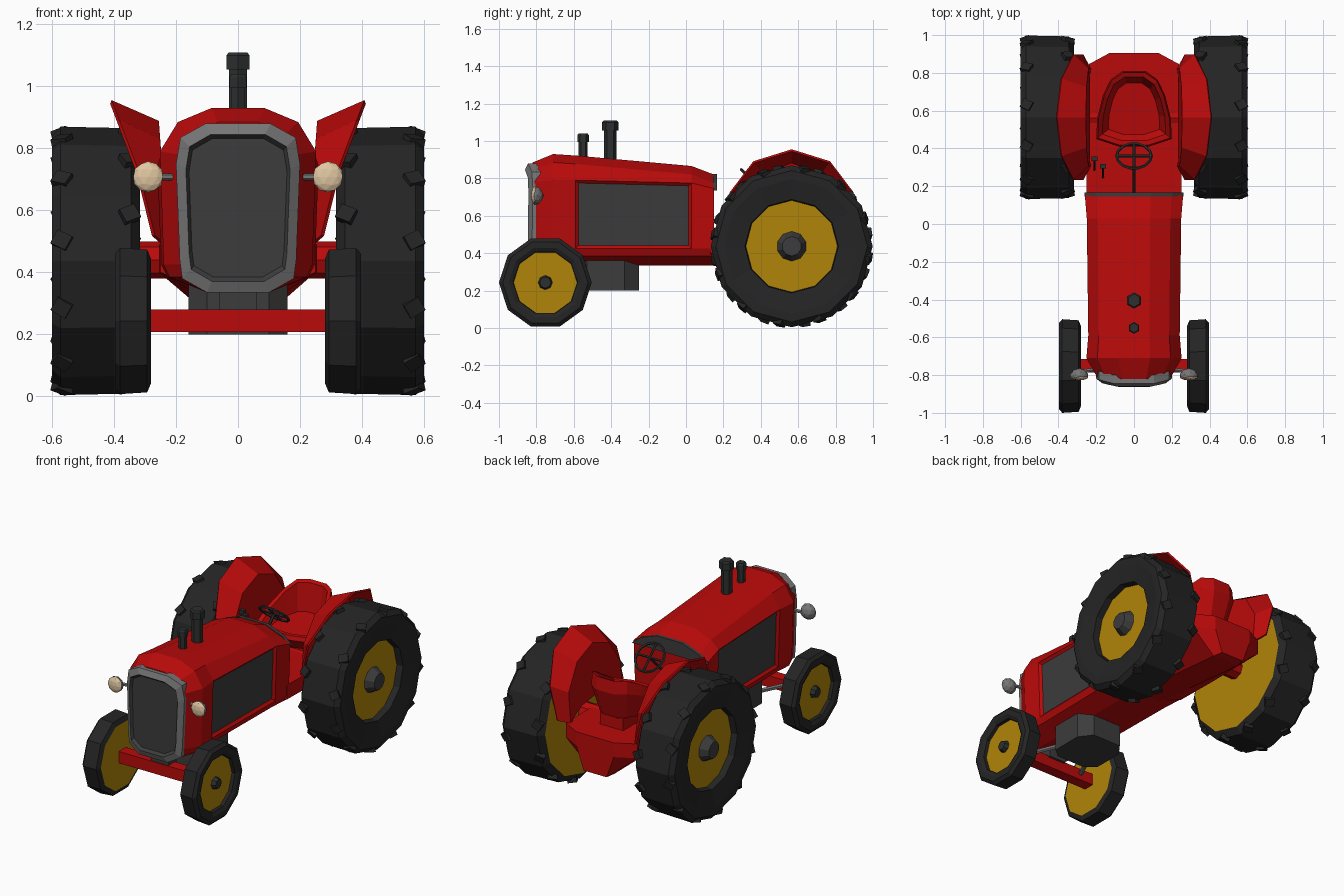
import bpy, bmesh, math
from mathutils import Matrix, Vector

if "Cube" in bpy.data.objects:
    bpy.data.objects.remove(bpy.data.objects["Cube"])


def material(name, r, g, b):
    m = bpy.data.materials.new(name)
    m.diffuse_color = (r, g, b, 1)
    m.use_nodes = True
    m.node_tree.nodes["Principled BSDF"].inputs["Base Color"].default_value = m.diffuse_color
    return m


RED = material("red paint", 0.49, 0.003, 0.003)
YELLOW = material("yellow rim", 0.44, 0.235, 0.003)
RUBBER = material("black rubber", 0.018, 0.018, 0.018)
DARK = material("dark metal", 0.026, 0.028, 0.028)
GRILLE = material("grille grey", 0.045, 0.045, 0.045)
LIGHT = material("light grey metal", 0.18, 0.18, 0.18)
CREAM = material("cream lamp", 0.75, 0.57, 0.36)


def finish(name, bm, *mats):
    bmesh.ops.recalc_face_normals(bm, faces=bm.faces)
    me = bpy.data.meshes.new(name)
    bm.to_mesh(me)
    bm.free()
    for m in mats:
        me.materials.append(m)
    ob = bpy.data.objects.new(name, me)
    bpy.context.collection.objects.link(ob)
    return ob


def loft(rings, bands=None, caps=(0, 0), closed=True):
    """Skin a list of point rings; bands / caps give material indices."""
    bm = bmesh.new()
    vs = [[bm.verts.new(p) for p in ring] for ring in rings]
    n = len(rings[0])
    for k in range(len(vs) - 1):
        for i in range(n if closed else n - 1):
            j = (i + 1) % n
            f = bm.faces.new((vs[k][i], vs[k][j], vs[k + 1][j], vs[k + 1][i]))
            f.material_index = bands[k] if bands else 0
    if caps:
        for ring, c in ((vs[0], caps[0]), (vs[-1], caps[1])):
            bm.faces.new(ring).material_index = c
    bmesh.ops.recalc_face_normals(bm, faces=bm.faces)
    return bm


def both(half):
    """Mirror a half outline into a closed symmetric one."""
    return half + [(-x, z) for x, z in reversed(half)]


def box(name, lo, hi, mat):
    bm = bmesh.new()
    lo, hi = Vector(lo), Vector(hi)
    bmesh.ops.create_cube(bm, size=1, matrix=Matrix.Translation((lo + hi) / 2)
                          @ Matrix.Diagonal((hi - lo).to_4d()))
    return finish(name, bm, mat)


def rod(name, p, q, r1, mat, n=6, r2=None):
    p, q = Vector(p), Vector(q)
    rot = (q - p).to_track_quat('Z', 'Y').to_matrix().to_4x4()
    bm = bmesh.new()
    bmesh.ops.create_cone(bm, cap_ends=True, segments=n, radius1=r1,
                          radius2=r1 if r2 is None else r2, depth=(q - p).length,
                          matrix=Matrix.Translation((p + q) / 2) @ rot)
    return finish(name, bm, mat)


def wheel(name, s, cy, cz, profile, n):
    """Lathe about the x axis; both end caps are the yellow rim."""
    rings = [[(s * x, cy + r * math.cos(2 * math.pi * i / n),
               cz + r * math.sin(2 * math.pi * i / n)) for i in range(n)]
             for x, r in profile]
    return finish(name, loft(rings, caps=(1, 1)), RUBBER, YELLOW)


# Hood with recessed side panels
rings = []
for y, w, zs, zt in ((-.82, .19, .78, .885), (-.71, .252, .79, .93), (-.59, .242, .79, .922),
                     (.03, .25, .775, .866), (.15, .26, .745, .82)):
    half = [(.1, .335), (.88 * w, .385), (w - .012, .425), (w, zs),
            (.77 * w, zt - .045), (.34 * w, zt)]
    rings.append([(x, y, z) for x, z in both(half)])
bm = loft(rings)
panels = [f for f in bm.faces if abs(f.normal.x) > .9
          and abs(f.calc_center_median().y + .28) < .05 and .5 < f.calc_center_median().z < .7]
bmesh.ops.inset_individual(bm, faces=panels, thickness=.022, depth=-.014)
for f in panels:
    f.material_index = 1
finish("hood", bm, RED, GRILLE)

# Dashboard lip at the back of the hood
lip = both([(.262, .735), (.203, .782), (.09, .824)])
finish("dashboard_lip", loft([[(x, y, z) for x, z in lip] for y in (.145, .166)]), GRILLE)

# Radiator grille with bowed light frame
outline = both([(.1, .335), (.18, .38), (.188, .44), (.2, .75), (.186, .835), (.105, .88)])


def grille_ring(k, y):
    kz = 1 if k == 1 else k + .03
    return [(x * k, y + .9 * (x * k) ** 2, .61 + (z - .61) * kz) for x, z in outline]


finish("grille", loft([grille_ring(1, -.81), grille_ring(1, -.855), grille_ring(.84, -.868),
                       grille_ring(.79, -.85)], bands=(0, 0, 1), caps=(0, 1)), LIGHT, GRILLE)

# Rear body under the seat
rings = []
for y, w, b, lowz in ((.13, .25, .09, .335), (.40, .255, .09, .30), (.84, .25, .09, .26),
                      (.905, .13, .08, .26)):
    rings.append([(x, y, z) for x, z in both([(b, lowz), (w, .40), (w, .49)])])
finish("rear_body", loft(rings), RED)
rod("rear_axle", (-.34, .56, .44), (.34, .56, .44), .06, RED, 8)

# Engine block and front axle
block = [(-.16, -.53), (-.1, -.58), (.1, -.58), (.16, -.53), (.16, -.33), (.1, -.25),
         (-.1, -.25), (-.16, -.33)]
finish("engine_block", loft([[(x, y, z) for x, y in block] for z in (.2, .36)]), GRILLE)
box("front_axle", (-.3, -.785, .207), (.3, -.715, .28), RED)
box("axle_mount", (-.06, -.78, .27), (.06, -.7, .35), GRILLE)

# Seat: horseshoe shell with raised back and dished pan
plan = both([(.08, .41), (.2, .45), (.195, .56), (.165, .68), (.125, .765), (.06, .81)])


def seat_ring(k, base, rise):
    return [(x * k, .61 + (y - .61) * k, base + rise * max(0, min(1, (y - .45) / .3)))
            for x, y in plan]


finish("seat", loft([seat_ring(.75, .55, .02), seat_ring(1, .62, .12), seat_ring(.96, .645, .175),
                     seat_ring(.84, .645, .165), seat_ring(.68, .61, .03)]), RED)
box("seat_pedestal", (-.08, .55, .45), (.08, .74, .57), RED)

# Steering wheel and column
hub, tilt = Vector((0, .36, .785)), math.radians(-44)
bpy.ops.mesh.primitive_torus_add(location=hub, rotation=(tilt, 0, 0), major_radius=.092,
                                 minor_radius=.008, major_segments=14, minor_segments=5)
ring = bpy.context.object
ring.name = "steering_wheel"
ring.data.materials.append(DARK)
rod("steering_column", (0, .15, .57), hub, .009, DARK)
rot = Matrix.Rotation(tilt, 3, 'X')
for name, v in (("steering_spoke_a", Vector((.092, 0, 0))), ("steering_spoke_b", Vector((0, .092, 0)))):
    rod(name, hub - rot @ v, hub + rot @ v, .007, DARK, 5)

# Control levers
for i, (x, y) in enumerate(((-.21, .345), (-.165, .305))):
    rod(f"lever_{i}", (x, y - .06, .48), (x, y, .74), .006, DARK, 5)
    box(f"lever_knob_{i}", (x - .016, y - .012, .735), (x + .016, y + .012, .76), DARK)

# Exhaust and intake stacks
for name, y, r, cap, z0, z1 in (("exhaust", -.405, .034, .043, 1.055, 1.11),
                                ("intake", -.55, .024, .031, .995, 1.04)):
    rod(name + "_pipe", (0, y, .85), (0, y, z0 + .01), r, DARK)
    rod(name + "_cap", (0, y, z0), (0, y, z1 - .01), cap, DARK)
    rod(name + "_top", (0, y, z1 - .01), (0, y, z1), cap, DARK, r2=cap * .8)

REAR = [(.317, .385), (.345, .428), (.573, .433), (.6, .405), (.6, .36), (.58, .25), (.54, .245)]
FRONT = [(.281, .212), (.293, .242), (.38, .248), (.397, .228), (.397, .195), (.385, .172), (.365, .17)]

for s, side in ((1, "right"), (-1, "left")):
    # Wheels and hubs
    wheel(f"rear_wheel_{side}", s, .565, .437, REAR, 12)
    rod(f"rear_hub_{side}", (s * .53, .565, .437), (s * .59, .565, .437), .085, GRILLE, 10, .052)
    wheel(f"front_wheel_{side}", s, -.752, .243, FRONT, 10)
    rod(f"front_hub_{side}", (s * .36, -.752, .243), (s * .392, -.752, .243), .04, DARK, 8, .03)

    # Small tread lugs, staggered on both shoulders
    bm = bmesh.new()
    for k in range(24):
        edge = 1 if k % 2 else -1
        a = math.radians(30 * (k // 2) + 15 + 6 * edge)
        bmesh.ops.create_cube(bm, size=1, matrix=Matrix.Translation((s * (.459 + edge * .108), .565, .437))
                              @ Matrix.Rotation(a, 4, 'X') @ Matrix.Translation((0, 0, .414))
                              @ Matrix.Rotation(math.radians(28 * edge * s), 4, 'Z')
                              @ Matrix.Rotation(math.radians(15 * edge * s), 4, 'Y')
                              @ Matrix.Diagonal((.055, .05, .03, 1)))
    finish(f"tread_lugs_{side}", bm, RUBBER)

    # Fender: flared rim, ridge and inner wall
    rim, ridge, wall = [], [], []
    for i in range(7):
        a = math.radians(-18 + 36 * i)
        c, d = math.cos(a), math.sin(a)
        rim.append((s * (.285 + .125 * max(d, -.1)), .565 + .345 * c, .62 + .33 * d))
        ridge.append((s * (.24 + .02 * d), .565 + .27 * c, .58 + .305 * d))
        wall.append((s * .238, .565 + .24 * c, .47 + .1 * d))
    fender = finish(f"fender_{side}", loft([rim, ridge, wall], caps=None, closed=False), RED)
    mod = fender.modifiers.new("thickness", 'SOLIDIFY')
    mod.thickness = .012
    mod.offset = 0

    # Headlight: shallow cream lens, grey bowl, on a short stalk
    bm = bmesh.new()
    bmesh.ops.create_icosphere(bm, subdivisions=2, radius=.05)
    for f in bm.faces:
        f.material_index = 0 if f.calc_center_median().y < 0 else 1
    for v in bm.verts:
        v.co.y *= .4 if v.co.y < 0 else .9
    bm.transform(Matrix.Translation((s * .29, -.808, .708)))
    finish(f"headlight_{side}", bm, CREAM, LIGHT)
    rod(f"headlight_stalk_{side}", (s * .2, -.77, .708), (s * .28, -.78, .708), .011, LIGHT)

    # Brace from axle to engine
    rod(f"axle_brace_{side}", (s * .2, -.74, .25), (s * .09, -.5, .255), .014, LIGHT)
